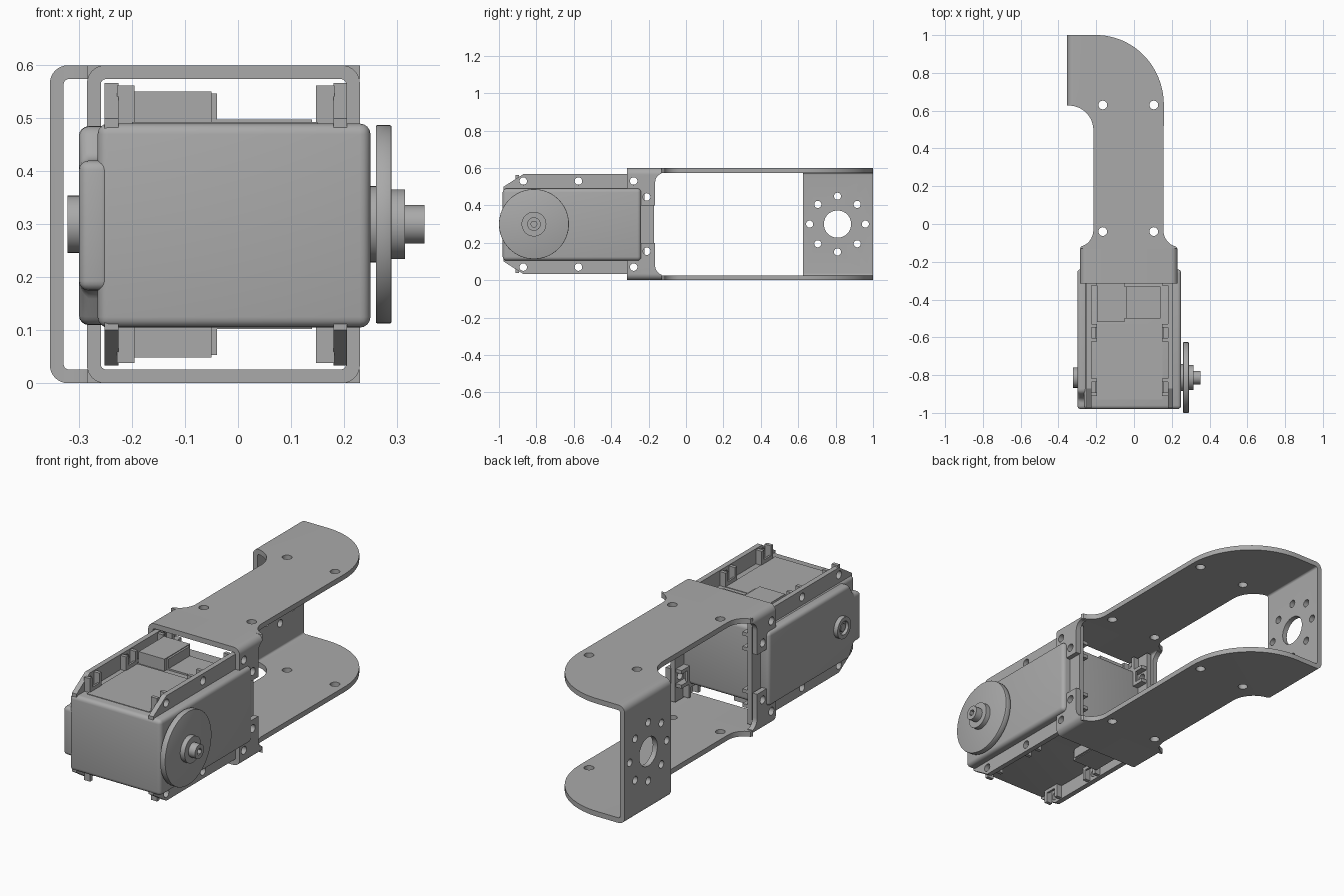
import bpy, bmesh, math
from mathutils import Vector

cube = bpy.data.objects.get("Cube")
if cube:
    bpy.data.objects.remove(cube, do_unlink=True)

grey = bpy.data.materials.new("plain grey")
grey.use_nodes = True
grey.diffuse_color = (0.4, 0.4, 0.4, 1)
grey.node_tree.nodes["Principled BSDF"].inputs["Base Color"].default_value = (0.4, 0.4, 0.4, 1)

MID = 0.3                 # height of the servo axis
AXLE = (-0.813, MID)      # output axis in y, z


def arc(cx, cy, rx, ry, a0, a1, n=8):
    return [(cx + rx * math.cos(math.radians(a0 + (a1 - a0) * i / n)),
             cy + ry * math.sin(math.radians(a0 + (a1 - a0) * i / n))) for i in range(n + 1)]


def circle(c, r, n=24):
    return arc(c[0], c[1], r, r, 0, 360, n)[:-1]


def rect(a0, a1, b0, b1):
    return [(a0, b0), (a1, b0), (a1, b1), (a0, b1)]


def round_rect(a0, a1, b0, b1, r):
    return (arc(a1 - r, b1 - r, r, r, 0, 90) + arc(a0 + r, b1 - r, r, r, 90, 180)
            + arc(a0 + r, b0 + r, r, r, 180, 270) + arc(a1 - r, b0 + r, r, r, 270, 360))


def prism(name, outlines, axis, lo, hi):
    """Extrude flat outlines along an axis into one object."""
    place = {"x": lambda a, b: (lo, a, b), "y": lambda a, b: (a, lo, b), "z": lambda a, b: (a, b, lo)}[axis]
    step = Vector([(hi - lo) * (axis == k) for k in "xyz"])
    bm = bmesh.new()
    for pts in outlines:
        face = bm.faces.new([bm.verts.new(place(*p)) for p in pts])
        ext = bmesh.ops.extrude_face_region(bm, geom=[face], use_keep_orig=True)
        bmesh.ops.translate(bm, vec=step, verts=[v for v in ext["geom"] if isinstance(v, bmesh.types.BMVert)])
    bmesh.ops.recalc_face_normals(bm, faces=bm.faces)
    mesh = bpy.data.meshes.new(name)
    bm.to_mesh(mesh)
    bm.free()
    mesh.materials.append(grey)
    ob = bpy.data.objects.new(name, mesh)
    bpy.context.collection.objects.link(ob)
    return ob


def apply(ob):
    bpy.context.view_layer.update()
    done = bpy.data.meshes.new_from_object(ob.evaluated_get(bpy.context.evaluated_depsgraph_get()))
    ob.modifiers.clear()
    ob.data = done


def boolean(ob, cutter, mode="DIFFERENCE"):
    mod = ob.modifiers.new("cut", "BOOLEAN")
    mod.operation, mod.object, mod.solver = mode, cutter, "EXACT"
    apply(ob)
    bpy.data.objects.remove(cutter, do_unlink=True)


def bevel(ob, width, segments=4):
    mod = ob.modifiers.new("bevel", "BEVEL")
    mod.width, mod.segments, mod.limit_method = width, segments, "ANGLE"
    apply(ob)


def both_z(a, z):
    return [(a, z), (a, 2 * MID - z)]


def mirror_z(r):
    return [r, [(a, 2 * MID - b) for a, b in r]]


# Servo case and its cover with the two trimmed front corners
case = prism("servo_case", [rect(-0.98, -0.24, 0.105, 0.49)], "x", -0.265, 0.25)
bevel(case, 0.02)
cover = prism("servo_side_cover", [[(-0.98, 0.175), (-0.93, 0.175), (-0.89, 0.11), (-0.24, 0.11),
              (-0.24, 0.485), (-0.89, 0.485), (-0.93, 0.42), (-0.98, 0.42)]], "x", -0.30, -0.24)
bevel(cover, 0.018)

# Mounting flanges around the case, with bolt holes
flange_holes = [p for y in (-0.87, -0.575, -0.28) for p in both_z(y, 0.53)] + both_z(-0.21, 0.445)
flange_outline = [(-0.975, 0.1), (-0.975, 0.5), (-0.87, 0.567), (-0.17, 0.567),
                  (-0.17, 0.033), (-0.87, 0.033), (-0.975, 0.1)][:-1]
for side, x in (("right", -0.252), ("left", 0.18)):
    flange = prism(side + "_flange", [flange_outline], "x", x, x + 0.026)
    boolean(flange, prism("holes", [circle(p, 0.02) for p in flange_holes], "x", x - 0.1, x + 0.1))

    # Nut pockets on the inner side of the flange
    inner = (x + 0.024, x + 0.057) if x < 0 else (x - 0.033, x + 0.002)
    web = (inner[1] - 0.01, inner[1]) if x < 0 else (inner[0], inner[0] + 0.01)
    posts, webs = [], []
    for y in (-0.865, -0.575, -0.28):
        for d in (-0.046, 0.028):
            posts += mirror_z(rect(y + d, y + d + 0.018, 0.48, 0.562))
        webs += mirror_z(rect(y - 0.028, y + 0.028, 0.48, 0.512))
    for d in (-0.046, 0.028):
        posts += mirror_z(rect(-0.25, -0.175, 0.445 + d, 0.463 + d))
    webs += mirror_z(rect(-0.25, -0.222, 0.417, 0.473))
    prism(side + "_pocket_posts", posts, "x", *inner)
    prism(side + "_pocket_webs", webs, "x", *web)

# Cable sockets on the upper and lower faces
for name, sgn in (("upper", 1), ("lower", -1)):
    for part, outline, top in (("socket", rect(-0.195, -0.05, -0.52, -0.315), 0.251),
                               ("socket_lip", rect(-0.06, -0.04, -0.5, -0.33), 0.247),
                               ("socket_pad", rect(-0.045, 0.14, -0.5, -0.33), 0.198),
                               ("lid", rect(-0.2, 0.15, -0.93, -0.53), 0.193)):
        prism(name + "_" + part, [outline], "z", MID + sgn * 0.18, MID + sgn * top)

# Output horn and the idler bearing opposite it
for name, r, x0, x1 in (("horn_collar", 0.072, 0.24, 0.262), ("horn_disc", 0.187, 0.26, 0.29),
                        ("horn_hub", 0.066, 0.285, 0.315), ("horn_bolt", 0.036, 0.31, 0.352),
                        ("idler_ring", 0.054, -0.322, -0.29)):
    part = prism(name, [circle(AXLE, r, 64 if r > 0.1 else 40)], "x", x0, x1)
    if name == "horn_disc":
        bevel(part, 0.003, 2)
    if name == "horn_bolt":
        boolean(part, prism("socket", [circle(AXLE, 0.017, 6)], "x", 0.33, 0.4))
    if name == "idler_ring":
        boolean(part, prism("bore", [circle(AXLE, 0.034)], "x", -0.4, -0.305))
prism("idler_bolt", [circle(AXLE, 0.02)], "x", -0.316, -0.29)


def sheet_ring(name, x0, x1, y0, y1, t=0.026):
    """Bent sheet metal loop running along y."""
    ring = prism(name, [round_rect(x0, x1, 0, 0.6, 0.034)], "y", y0, y1)
    hollow = round_rect(x0 + t, x1 - t, t, 0.6 - t, 0.01)
    boolean(ring, prism("hollow", [hollow], "y", y0 - 0.1, y1 + 0.1))
    return ring


# Bracket clamp that wraps the rear of the servo
clamp = sheet_ring("bracket_clamp", -0.285, 0.23, -0.315, -0.13)
boolean(clamp, prism("window", [round_rect(-0.165, 0.5, 0.027, 0.573, 0.05)], "x", -0.5, 0.5))
boolean(clamp, prism("slot", [rect(-0.5, 0, 0.2, 0.4)], "x", -0.5, 0.5))
boolean(clamp, prism("holes", [circle(p, 0.02) for p in flange_holes[4:]], "x", -0.5, 0.5))

# Bracket arms and end plate, trimmed to the plan outline
plan = ([(0.23, -0.13)] + arc(0.235, -0.03, 0.08, 0.09, 260, 180)
        + arc(-0.2, 0.63, 0.358, 0.37, 0, 90, 24) + [(-0.4, 1.0), (-0.4, 0.627)]
        + arc(-0.345, 0.497, 0.13, 0.13, 90, 0, 12)
        + arc(-0.295, -0.03, 0.08, 0.09, 0, -80) + [(-0.285, -0.13)])
arms = sheet_ring("bracket_arms", -0.355, 0.6, -0.5, 1.2)
boolean(arms, prism("plan", [plan], "z", -0.1, 0.7), "INTERSECT")
boolean(arms, prism("holes", [circle((x, y), 0.023) for x in (-0.165, 0.105) for y in (-0.04, 0.63)], "z", -0.1, 0.7))
hub = (0.81, MID)
ring_holes = [circle(p, 0.019) for p in circle(hub, 0.149, 8)]
boolean(arms, prism("hub_holes", [circle(hub, 0.073, 40)] + ring_holes, "x", -0.5, -0.3))

# Smooth curved walls, keep real edges sharp
for ob in bpy.context.scene.objects:
    if ob.type == "MESH" and ob.data.materials and ob.data.materials[0] == grey:
        ob.data.polygons.foreach_set("use_smooth", [True] * len(ob.data.polygons))
        ob.data.set_sharp_from_angle(angle=math.radians(30))
